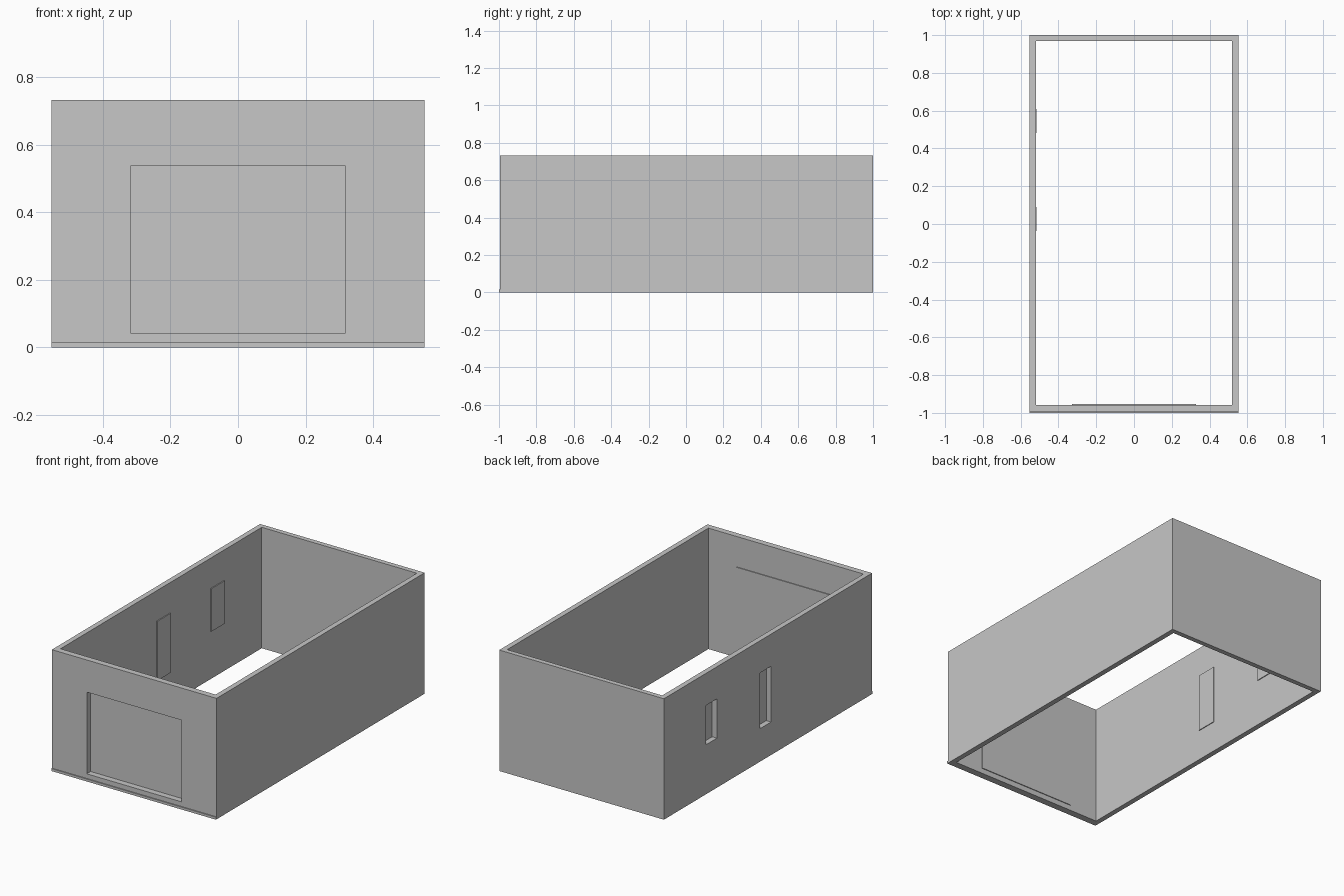
import bpy
import bmesh
from mathutils import Vector

cube = bpy.data.objects.get("Cube")
if cube:
    bpy.data.objects.remove(cube, do_unlink=True)

grey = bpy.data.materials.new("wall_grey")
grey.use_nodes = True
colour = (0.57, 0.57, 0.57, 1)
grey.diffuse_color = colour
grey.node_tree.nodes["Principled BSDF"].inputs["Base Color"].default_value = colour


def box(name, low, high):
    """Axis-aligned box between two corners."""
    low, high = Vector(low), Vector(high)
    bm = bmesh.new()
    bmesh.ops.create_cube(bm, size=1)
    for v in bm.verts:
        v.co = [l + (c + 0.5) * (h - l) for l, c, h in zip(low, v.co, high)]
    mesh = bpy.data.meshes.new(name)
    bm.to_mesh(mesh)
    bm.free()
    mesh.materials.append(grey)
    obj = bpy.data.objects.new(name, mesh)
    bpy.context.scene.collection.objects.link(obj)
    return obj


def cut(target, low, high):
    """Cut a box-shaped opening out of the target."""
    cutter = box("opening_cutter", low, high)
    cutter.hide_render = True
    mod = target.modifiers.new("opening", 'BOOLEAN')
    mod.operation = 'DIFFERENCE'
    mod.solver = 'EXACT'
    mod.object = cutter
    bpy.context.view_layer.objects.active = target
    bpy.ops.object.modifier_apply(modifier=mod.name)
    bpy.data.objects.remove(cutter, do_unlink=True)


HALF_W, HEIGHT = 0.552, 0.733
IN_X, IN_FRONT, IN_BACK = 0.52, -0.957, 0.97
FRONT = -0.994
PLATE, RIM = 0.005, 0.011

# Four walls, open at the top and bottom
walls = box("walls", (-HALF_W, FRONT, 0), (HALF_W, 1, HEIGHT))
cut(walls, (-IN_X, IN_FRONT, -0.1), (IN_X, IN_BACK, HEIGHT + 0.1))

# Strip along the foot of the front wall
box("front_sill", (-HALF_W, -1, 0), (HALF_W, FRONT, 0.015))

# Wide front doorway, closed by a panel on the inside
DOOR_X, DOOR_LOW, TOP = 0.318, 0.043, 0.538
cut(walls, (-DOOR_X, FRONT - 0.1, DOOR_LOW), (DOOR_X, IN_FRONT + 0.05, TOP))
box("door_panel", (-DOOR_X - RIM, IN_FRONT, DOOR_LOW - RIM),
    (DOOR_X + RIM, IN_FRONT + PLATE, TOP + RIM))

# Two narrow windows in the right wall, closed the same way
for name, y, low in (("rear", 0.545, 0.3), ("middle", 0.027, 0.2)):
    half = 0.053
    cut(walls, (-HALF_W - 0.1, y - half, low), (-IN_X + 0.05, y + half, TOP))
    box(name + "_window_panel", (-IN_X, y - half - RIM, low - RIM),
        (-IN_X + PLATE, y + half + RIM, TOP + RIM))
